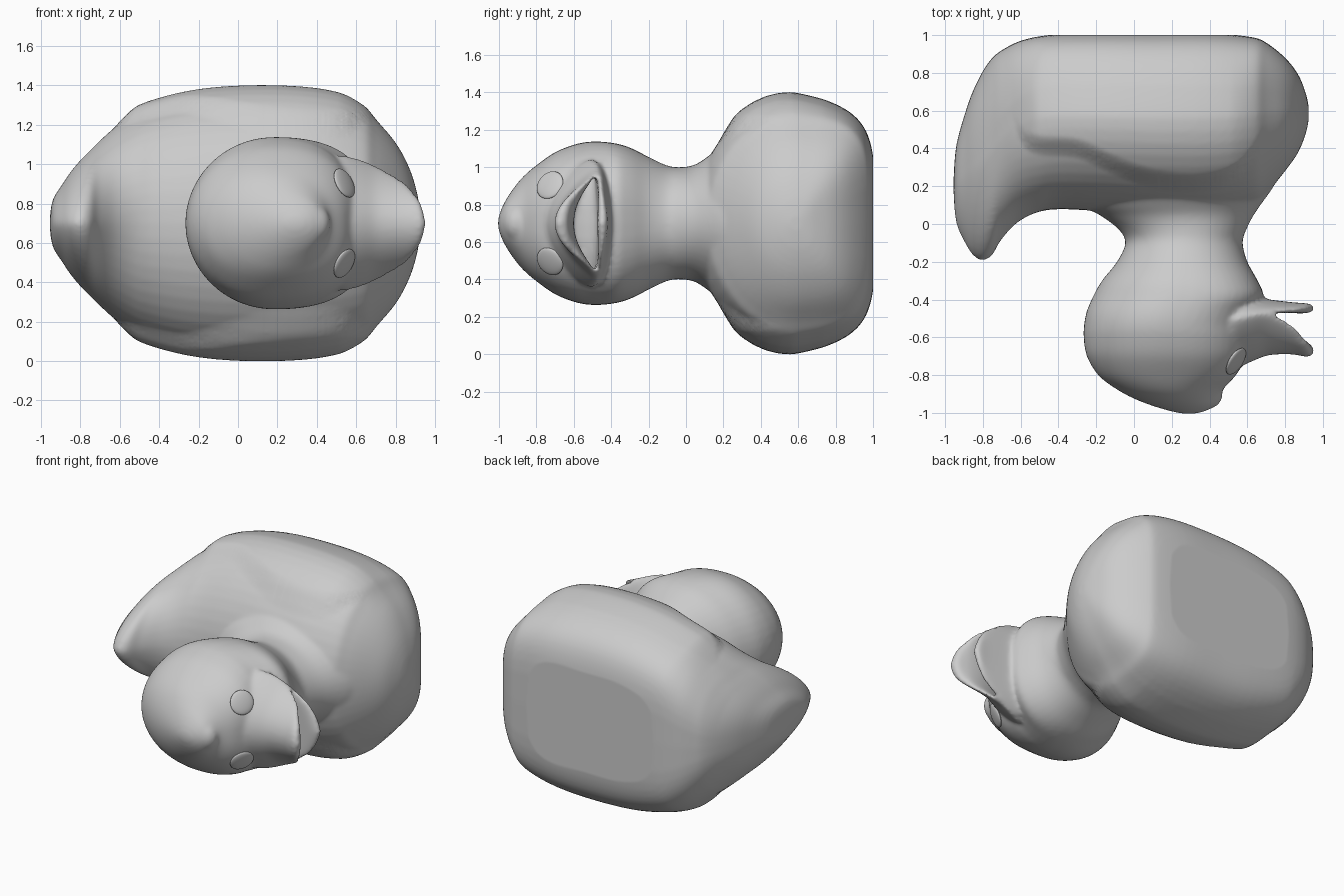
import bpy, bmesh, math
from mathutils import Vector

if "Cube" in bpy.data.objects:
    bpy.data.objects.remove(bpy.data.objects["Cube"])

ZC = 0.7      # mid-plane of the figure, which lies on its side
N = 48


def lerp_rows(rows, steps=4):
    """Catmull-Rom refinement of a table of section rows."""
    out = []
    for i in range(len(rows) - 1):
        p = [rows[max(0, min(len(rows) - 1, i + k))] for k in (-1, 0, 1, 2)]
        for s in range(steps):
            t = s / steps
            out.append([0.5 * (2 * b + (c - a) * t + (2 * a - 5 * b + 4 * c - d) * t * t
                               + (3 * b - a - 3 * c + d) * t ** 3) for a, b, c, d in zip(*p)])
    return out + [list(rows[-1])]


def loft(bm, rings):
    """Skin a list of closed rings and cap both ends."""
    vs = [[bm.verts.new(p) for p in r] for r in rings]
    n = len(vs[0])
    fs = [bm.faces.new((a[i], a[(i + 1) % n], b[(i + 1) % n], b[i]))
          for a, b in zip(vs, vs[1:]) for i in range(n)]
    fs += [bm.faces.new(vs[0][::-1]), bm.faces.new(vs[-1])]
    bmesh.ops.recalc_face_normals(bm, faces=fs)


def make(name, bm):
    me = bpy.data.meshes.new(name)
    bm.to_mesh(me)
    bm.free()
    me.shade_smooth()
    ob = bpy.data.objects.new(name, me)
    bpy.context.collection.objects.link(ob)
    return ob


def spow(v, e):
    return math.copysign(abs(v) ** e, v)


def step(a, b, v):
    t = max(0, min(1, (v - a) / (b - a)))
    return t * t * (3 - 2 * t)


ANG = [2 * math.pi * i / N for i in range(N)]
bm = bmesh.new()

# torso and tail: x, top y, bottom y, half width
torso = [(-.955, .15, .25, .03), (-.94, .0, .42, .12), (-.89, -.11, .6, .2), (-.85, -.17, .71, .26),
         (-.8, -.195, .81, .32), (-.75, -.165, .88, .37), (-.7, -.08, .92, .42), (-.6, .02, .97, .505),
         (-.45, .075, 1.0, .58), (-.2, .07, 1.01, .64), (.1, .05, 1.01, .66), (.4, .05, 1.01, .645),
         (.62, .1, .99, .59), (.7, .16, .96, .525), (.8, .28, .88, .41), (.87, .38, .79, .28),
         (.91, .48, .69, .15), (.925, .55, .62, .04)]
rings = []
for x, yt, yb, w in lerp_rows(torso):
    yc = yt + .53 * (yb - yt)
    tail = max(0, min(1, (-.5 - x) / .3))
    ring = []
    for a in ANG:
        c, s = math.cos(a), math.sin(a)
        e = 2 / (4.4 - 1.8 * tail) if s > 0 else 1 + .3 * tail
        y = yc + spow(s, e) * ((yb - yc) if s > 0 else (yc - yt))
        ring.append((x, y, ZC + w * spow(c, e) * (1 - .2 * max(0, y - .6))))
    rings.append(ring)
loft(bm, rings)

# neck and head: y, back x, front x, half width
head = [(.32, -.4, .8, .5), (.2, -.36, .74, .42), (.1, -.27, .67, .345), (.04, -.17, .63, .31),
        (-.03, -.08, .595, .3), (-.1, -.045, .575, .308), (-.2, -.09, .6, .355), (-.3, -.17, .655, .405),
        (-.38, -.215, .685, .428), (-.46, -.25, .64, .437), (-.53, -.264, .61, .435), (-.6, -.267, .61, .42),
        (-.7, -.25, .595, .38), (-.8, -.19, .54, .31), (-.87, -.1, .475, .25), (-.92, -.01, .45, .19),
        (-.96, .09, .43, .13), (-.99, .19, .38, .07), (-1.005, .26, .32, .02)]
rings = []
for y, a, b, w in lerp_rows(head):
    n = 2 + .5 * step(-.05, -.35, y) * step(-.95, -.75, y)
    rings.append([((a + b) / 2 + (b - a) / 2 * spow(math.cos(t), 2 / n if math.cos(t) > 0 else 1), y,
                   ZC + w * spow(math.sin(t), 2 / n if math.cos(t) > 0 else 1)) for t in ANG])
loft(bm, rings)

# small crest on the forehead
crest = bmesh.ops.create_uvsphere(bm, u_segments=24, v_segments=12, radius=.09)
for v in crest['verts']:
    v.co = (v.co.x + .38, v.co.y * .85 - .905, v.co.z * 1.1 + ZC)


def bill(rows):
    """Curved bill half: x, mid y, edge drop, thickness, half width."""
    loft(bm, [[(x, m + d * math.cos(t) ** 2 + th * math.sin(t), ZC + w * math.cos(t)) for t in ANG]
              for x, m, d, th, w in lerp_rows(rows)])


# open bill, upper then lower half
bill([(.5, -.68, .17, .08, .335), (.54, -.685, .185, .075, .345), (.62, -.67, .19, .06, .325),
      (.7, -.65, .175, .048, .29), (.78, -.645, .145, .045, .25), (.85, -.65, .1, .042, .205),
      (.9, -.662, .05, .04, .15), (.93, -.668, .02, .034, .1), (.95, -.672, 0, .02, .02)])
bill([(.5, -.43, -.03, .06, .33), (.56, -.43, -.04, .055, .325), (.64, -.43, -.04, .045, .305),
      (.72, -.435, -.03, .035, .275), (.8, -.44, -.02, .03, .23), (.87, -.445, -.01, .028, .175),
      (.92, -.446, 0, .026, .1), (.95, -.446, 0, .018, .02)])

# fuse and soften into one moulded body
body = make("body", bm)
rm = body.modifiers.new("fuse", 'REMESH')
rm.mode, rm.voxel_size, rm.use_smooth_shade = 'VOXEL', .0125, True
sm = body.modifiers.new("soften", 'SMOOTH')
sm.factor, sm.iterations = .5, 14
dg = bpy.context.evaluated_depsgraph_get()
body.data = bpy.data.meshes.new_from_object(body.evaluated_get(dg))
body.modifiers.clear()

# folded wings: swell both flanks, with a ledge along the wing's upper edge; flatten the base
edge = lerp_rows([(-.64, .5), (-.55, .37), (-.3, .34), (-.1, .25), (.1, .18), (.35, .16), (.55, .22), (.68, .4)], 8)
for v in body.data.vertices:
    x, y, h = v.co.x, v.co.y, v.co.z - ZC
    if y > .08 and abs(h) > .2 and -.66 < x < .75:
        ey = min(edge, key=lambda p: abs(p[0] - x))[1]
        amt = step(ey, ey + .12, y) * step(.95, .55, y) * step(-.66, -.5, x) * step(.75, .5, x)
        v.co.z += math.copysign(.042 * amt * step(.2, .35, abs(h)), h)
    v.co.y = min(v.co.y, 1.0)

# flat button eyes set on the face
for side, name in ((-1, "right_eye"), (1, "left_eye")):
    ok, loc, nor, _ = body.closest_point_on_mesh(Vector((.56, -.74, ZC + side * .215)))
    b = bmesh.new()
    bmesh.ops.create_uvsphere(b, u_segments=32, v_segments=16, radius=1)
    for v in b.verts:
        v.co = (v.co.x * .08, v.co.y * .08, v.co.z * .018)
    eye = make(name, b)
    eye.location = loc
    eye.rotation_euler = nor.to_track_quat('Z', 'Y').to_euler()
